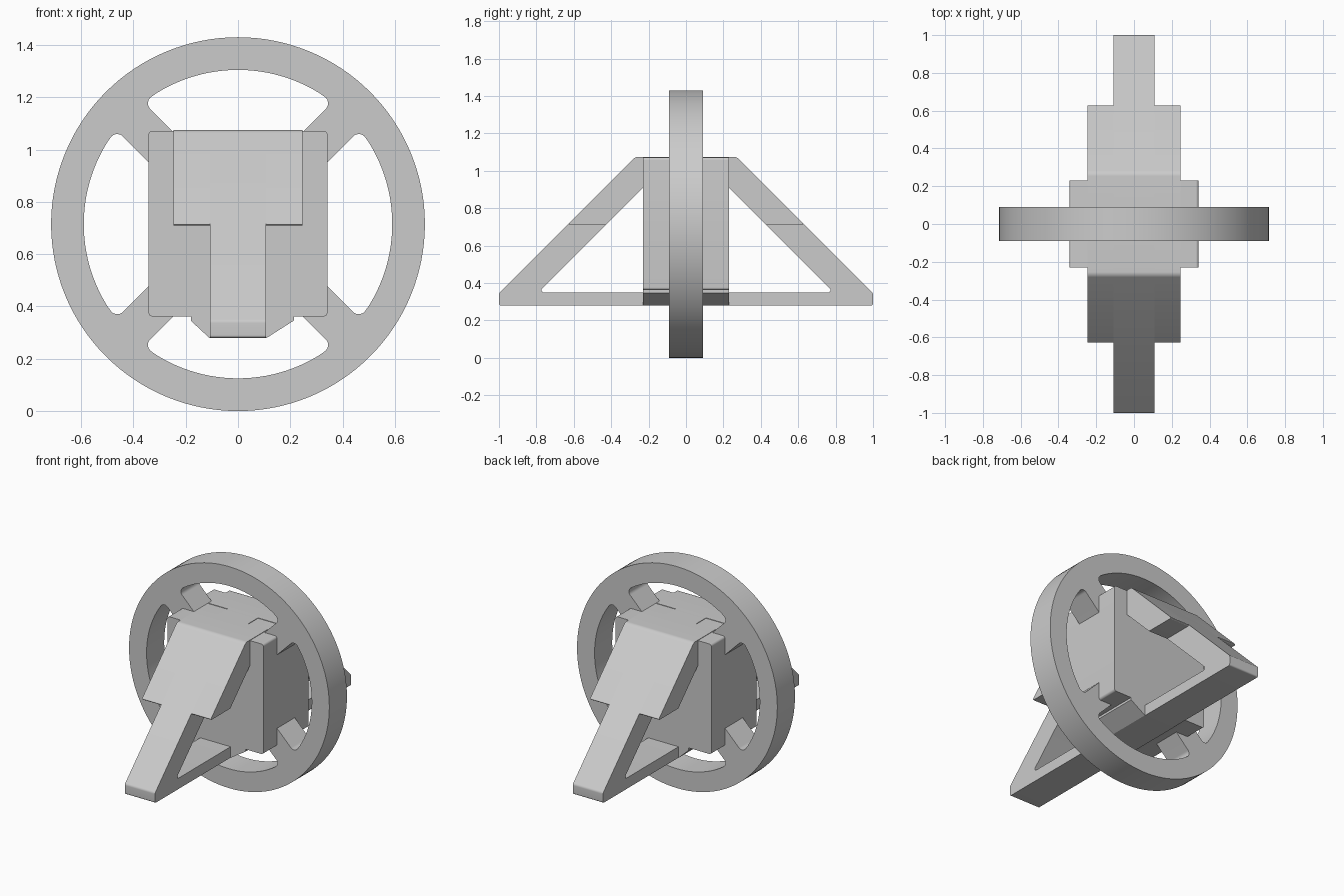
import bpy, bmesh, math
from mathutils import Vector

if "Cube" in bpy.data.objects:
    bpy.data.objects.remove(bpy.data.objects["Cube"])

grey = bpy.data.materials.new("plain_grey")
grey.use_nodes = True
GREY = (0.6, 0.6, 0.6, 1)
grey.diffuse_color = GREY
grey.node_tree.nodes["Principled BSDF"].inputs["Base Color"].default_value = GREY

WHEEL_R, RIM_R, HALF_WIDTH = 0.715, 0.59, 0.09
CENTRE = Vector((0, WHEEL_R))


def rounded(points, steps=6):
    """Outline from (u, v, radius) corners, each filleted by its radius."""
    out, n = [], len(points)
    for i, (u, v, r) in enumerate(points):
        p = Vector((u, v))
        if not r:
            out.append(p)
            continue
        a = (Vector(points[i - 1][:2]) - p).normalized()
        b = (Vector(points[(i + 1) % n][:2]) - p).normalized()
        half = a.angle(b) / 2
        centre = p + (a + b).normalized() * r / math.sin(half)
        start = p + a * r / math.tan(half) - centre
        end = p + b * r / math.tan(half) - centre
        for k in range(steps + 1):
            out.append(centre + start.lerp(end, k / steps).normalized() * r)
    return out


def prism(name, outlines, half, axis):
    """Extrude outlines symmetrically along x (u, v = y, z) or y (u, v = x, z)."""
    bm = bmesh.new()
    for outline in outlines:
        def place(p, d):
            return (d, p.x, p.y) if axis == "x" else (p.x, d, p.y)
        lo = [bm.verts.new(place(p, -half)) for p in outline]
        hi = [bm.verts.new(place(p, half)) for p in outline]
        bm.faces.new(lo)
        bm.faces.new(hi[::-1])
        for i in range(len(lo)):
            bm.faces.new((lo[i - 1], hi[i - 1], hi[i], lo[i]))
    bmesh.ops.recalc_face_normals(bm, faces=bm.faces)
    mesh = bpy.data.meshes.new(name)
    bm.to_mesh(mesh)
    bm.free()
    obj = bpy.data.objects.new(name, mesh)
    bpy.context.collection.objects.link(obj)
    mesh.materials.append(grey)
    return obj


def smooth(obj):
    bpy.ops.object.select_all(action="DESELECT")
    obj.select_set(True)
    bpy.context.view_layer.objects.active = obj
    bpy.ops.object.shade_smooth_by_angle(angle=math.radians(30))


def mirror_y(obj):
    obj.modifiers.new("mirror", "MIRROR").use_axis = (False, True, False)


# Wheel disc, with four windows cut out to leave the rim and spokes
disc = [CENTRE + WHEEL_R * Vector((math.cos(a), math.sin(a)))
        for a in (math.tau * k / 128 for k in range(128))]
wheel = prism("wheel", [disc], HALF_WIDTH, "y")

SPOKE = 0.105
corner = math.pi / 4 - math.asin(SPOKE / math.sqrt(2) / RIM_R)
arc = [(RIM_R * math.sin(t), RIM_R * math.cos(t), 0)
       for t in (0.84 * corner * (k / 12 - 1) for k in range(25))]
tip = (RIM_R * math.sin(corner), RIM_R * math.cos(corner), 0.03)
window = rounded([(0, SPOKE, 0), (-tip[0], tip[1], 0.03)] + arc + [tip])
windows = []
for quarter in range(4):
    c, s = math.cos(quarter * math.pi / 2), math.sin(quarter * math.pi / 2)
    windows.append([CENTRE + Vector((c * p.x - s * p.y, s * p.x + c * p.y))
                    for p in window])
cutter = prism("window_cutter", windows, 0.3, "y")
cutter.hide_render = True
cut = wheel.modifiers.new("windows", "BOOLEAN")
cut.operation, cut.object, cut.solver = "DIFFERENCE", cutter, "EXACT"
bpy.context.view_layer.objects.active = wheel
bpy.ops.object.modifier_apply(modifier=cut.name)
bpy.data.objects.remove(cutter)
smooth(wheel)

# Hub block
hub = prism("hub", [rounded([(-0.342, 0.362, 0.015), (0.342, 0.362, 0.015),
                             (0.342, 1.072, 0.015), (-0.342, 1.072, 0.015)])],
            0.23, "y")
smooth(hub)

# Tapered keel under the hub
prism("keel", [rounded([(-0.18, 0.4, 0), (-0.18, 0.345, 0), (-0.11, 0.28, 0),
                        (0.11, 0.28, 0), (0.215, 0.347, 0), (0.215, 0.4, 0)])],
      0.23, "y")

# Narrow triangular frame: base bar and sloping struts
frame = prism("triangle_frame", [rounded([
    (0, 0.28, 0), (1, 0.28, 0.01), (1, 0.345, 0.02), (0.27, 1.075, 0.04),
    (0, 1.075, 0), (0, 0.91, 0), (0.23, 0.91, 0.02), (0.79, 0.35, 0.012),
    (0, 0.35, 0)])], 0.108, "x")
mirror_y(frame)
smooth(frame)

# Wide upper part of the sloping struts
strut = prism("wide_strut", [rounded([
    (0.05, 1.075, 0), (0.27, 1.075, 0.04), (0.635, 0.71, 0.006),
    (0.43, 0.71, 0), (0.23, 0.91, 0.02), (0.05, 0.91, 0)])], 0.246, "x")
mirror_y(strut)
smooth(strut)
